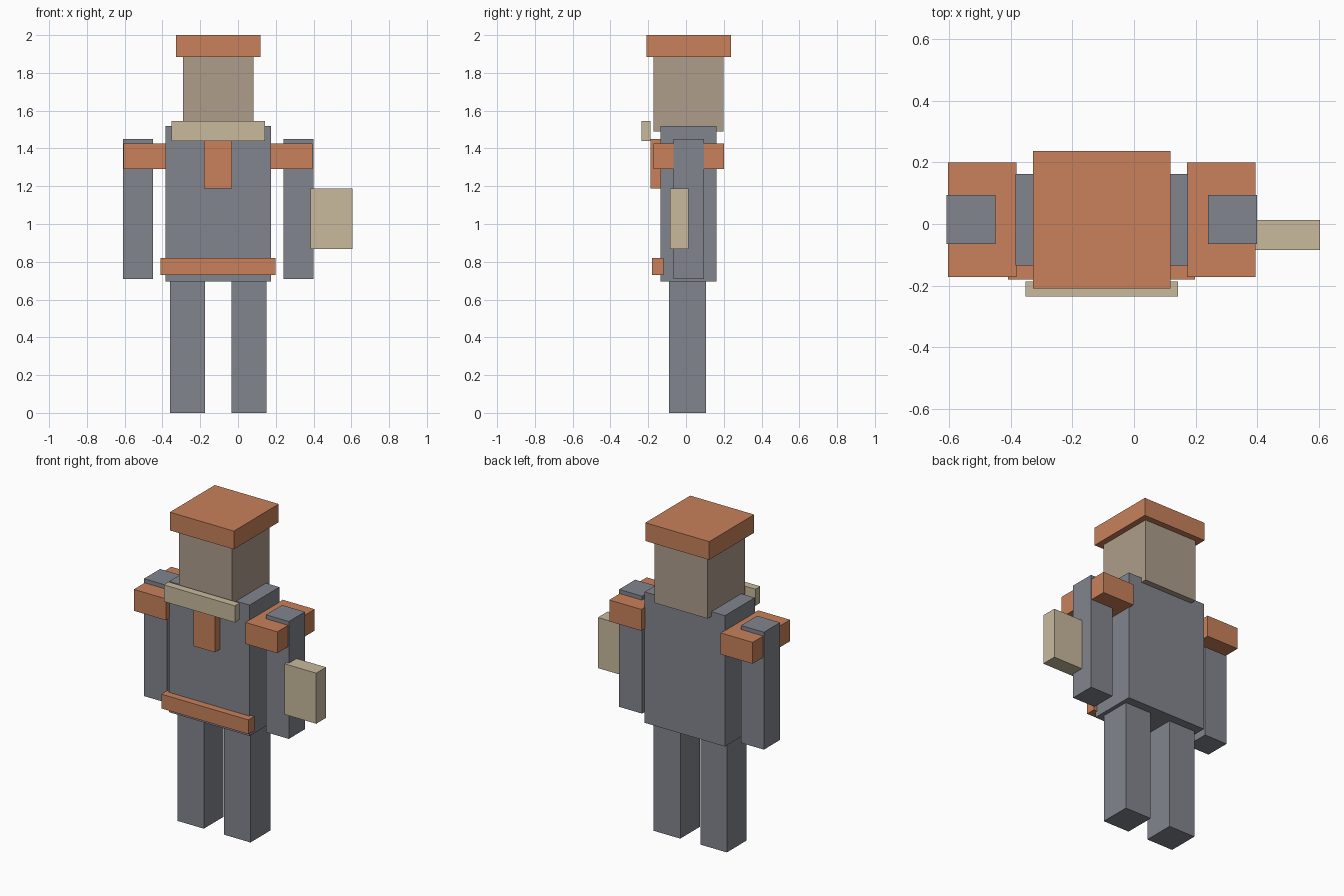
import bpy
import bmesh
from mathutils import Matrix, Vector

cube = bpy.data.objects.get("Cube")
if cube:
    bpy.data.objects.remove(cube, do_unlink=True)


def material(name, r, g, b):
    mat = bpy.data.materials.new(name)
    mat.use_nodes = True
    mat.diffuse_color = (r, g, b, 1)
    mat.node_tree.nodes["Principled BSDF"].inputs["Base Color"].default_value = (r, g, b, 1)
    return mat


orange = material("burnt orange", 0.58, 0.22, 0.105)
grey = material("slate grey", 0.225, 0.235, 0.27)
taupe = material("taupe", 0.42, 0.34, 0.26)
cream = material("cream", 0.58, 0.49, 0.34)

MID = -0.105  # body symmetry plane


def box(name, mat, x, y, z):
    """Axis-aligned box from its (min, max) extents."""
    lo, hi = (Vector(v) for v in zip(x, y, z))
    mesh = bpy.data.meshes.new(name)
    bm = bmesh.new()
    bmesh.ops.create_cube(bm, size=1, matrix=Matrix.Diagonal((*(hi - lo), 1)))
    bm.to_mesh(mesh)
    bm.free()
    mesh.materials.append(mat)
    obj = bpy.data.objects.new(name, mesh)
    obj.location = (lo + hi) / 2
    bpy.context.collection.objects.link(obj)


def centred(name, mat, half, y, z):
    box(name, mat, (MID - half, MID + half), y, z)


def pair(name, mat, inner, outer, y, z):
    box("left_" + name, mat, (MID + inner, MID + outer), y, z)
    box("right_" + name, mat, (MID - outer, MID - inner), y, z)


# Body and limbs
pair("leg", grey, 0.07, 0.255, (-0.09, 0.107), (0, 0.7))
centred("torso", grey, 0.28, (-0.135, 0.162), (0.695, 1.52))
pair("arm", grey, 0.345, 0.505, (-0.065, 0.095), (0.71, 1.45))
pair("shoulder_pad", orange, 0.277, 0.5, (-0.173, 0.2), (1.29, 1.425))

# Head and hat
centred("head", taupe, 0.186, (-0.173, 0.199), (1.49, 1.89))
centred("hat", orange, 0.223, (-0.21, 0.237), (1.885, 2))

# Clothing trim
centred("collar", cream, 0.248, (-0.235, -0.187), (1.44, 1.545))
centred("tie", orange, 0.074, (-0.187, -0.13), (1.187, 1.45))
centred("belt", orange, 0.304, (-0.18, -0.12), (0.73, 0.82))

# Item held at the left hand
box("hand_item", cream, (0.385, 0.605), (-0.085, 0.013), (0.868, 1.187))
